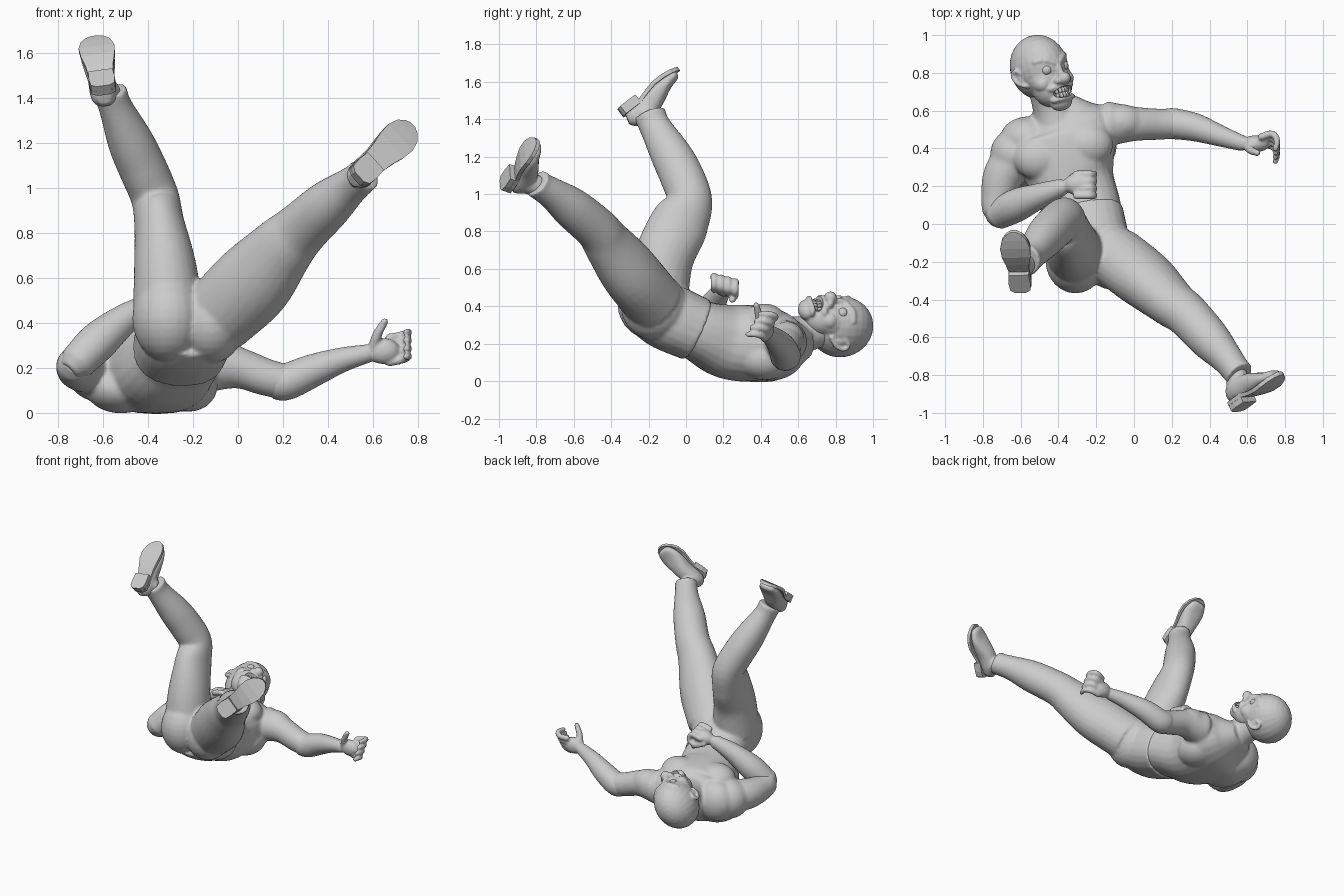
import bpy, bmesh, math
from mathutils import Vector, Matrix

V = Vector


def tube(bm, pts, side=(1, 0, 0), p=1.0, rnd=True, n=24):
    """Smooth loft of ellipses through (x, y, z, half width, half depth)."""
    P = [V(q if len(q) == 5 else (*q, q[3])) for q in pts]
    P = [2 * P[0] - P[1]] + P + [2 * P[-1] - P[-2]]
    S = []
    for i in range(1, len(P) - 2):
        a, b, c, d = P[i - 1:i + 3]
        for k in range(5):
            t = k / 5
            S.append(0.5 * (2 * b + (c - a) * t + (2 * a - 5 * b + 4 * c - d) * t * t
                            + (3 * b - a - 3 * c + d) * t ** 3))
    S.append(P[-2])
    rings = []

    def ring(c, t, w, d):
        s = V(side)
        s = (s - t * s.dot(t)).normalized()
        o = t.cross(s)
        vs = []
        for j in range(n):
            u, v = math.cos(2 * math.pi * j / n), math.sin(2 * math.pi * j / n)
            u, v = math.copysign(abs(u) ** p, u), math.copysign(abs(v) ** p, v)
            vs.append(bm.verts.new(c + s * u * w + o * v * d))
        rings.append(vs)

    for i, q in enumerate(S):
        c = V(q[:3])
        t = (V(S[min(i + 1, len(S) - 1)][:3]) - V(S[max(i - 1, 0)][:3])).normalized()
        m = min(q[3], q[4])
        if i == 0 and rnd:
            ring(c - t * m * .6, t, q[3] * .6, q[4] * .6)
        ring(c, t, q[3], q[4])
        if i == len(S) - 1 and rnd:
            ring(c + t * m * .6, t, q[3] * .6, q[4] * .6)
    for a, b in zip(rings, rings[1:]):
        for j in range(n):
            bm.faces.new((a[j], a[(j + 1) % n], b[(j + 1) % n], b[j]))
    bm.faces.new(rings[0][::-1])
    bm.faces.new(rings[-1])


def blob(bm, c, r, M=Matrix()):
    r = r if isinstance(r, tuple) else (r, r, r)
    bmesh.ops.create_uvsphere(bm, u_segments=24, v_segments=14, radius=1,
                              matrix=M @ Matrix.Translation(c) @ Matrix.Diagonal((*r, 1)))


def finish(name, bm, voxel=0, smooth=4):
    bmesh.ops.recalc_face_normals(bm, faces=bm.faces[:])
    me = bpy.data.meshes.new(name)
    bm.to_mesh(me)
    bm.free()
    ob = bpy.data.objects.new(name, me)
    bpy.context.collection.objects.link(ob)
    if voxel:
        m = ob.modifiers.new("fuse", 'REMESH')
        m.mode, m.voxel_size, m.use_smooth_shade = 'VOXEL', voxel, True
        m = ob.modifiers.new("soften", 'SMOOTH')
        m.factor, m.iterations = .5, smooth
    return ob


def frame(o, x, y, z):
    M = Matrix((x, y, z)).transposed().to_4x4()
    M.translation = o
    return M


# bare torso, neck, chest and shoulder muscles, upper arms
bm = bmesh.new()
tube(bm, [(-.24, -.08, .33, .19, .15), (-.265, .07, .27, .2, .165), (-.325, .22, .213, .225, .2),
          (-.36, .38, .2, .265, .205), (-.37, .49, .195, .28, .19), (-.4, .57, .2, .19, .13)],
     (1, .17, 0), .85)
tube(bm, [(-.4, .52, .22, .14), (-.44, .63, .25, .1), (-.48, .76, .29, .094)])
for c, r in [((-.5, .35, .31), (.14, .12, .098)), ((-.24, .42, .32), (.13, .115, .095)),
             ((-.63, .37, .19), (.132, .135, .138)), ((-.56, .45, .19), (.15, .12, .15)),
             ((-.07, .54, .22), (.13, .095, .1)), ((-.52, .35, .11), (.16, .18, .112)),
             ((-.22, .42, .12), (.13, .15, .115))]:
    blob(bm, c, r)
tube(bm, [(-.6, .38, .2, .12), (-.69, .26, .2, .108), (-.72, .13, .205, .09), (-.72, .06, .22, .081)])
tube(bm, [(-.14, .53, .21, .12), (0, .53, .2, .092), (.12, .528, .16, .083), (.2, .53, .14, .08)], (0, 1, 0))
finish("torso", bm, .01, 9)

# forearms and hands
bm = bmesh.new()
tube(bm, [(-.72, .05, .22, .08), (-.62, .1, .32, .088), (-.5, .15, .42, .067), (-.38, .195, .49, .046)], (0, 1, 0))
tube(bm, [(.17, .53, .14, .082), (.22, .53, .14, .082), (.33, .51, .187, .074), (.46, .465, .235, .056),
          (.58, .425, .265, .041)], (0, 1, 0))
# right fist
blob(bm, (-.29, .21, .505), (.085, .06, .055))
for i in range(4):
    y = .15 + .038 * i
    z = -.01 * i
    tube(bm, [(-.31, y, .545 + z, .02), (-.235, y, .56 + z, .02), (-.212, y, .515 + z, .019),
              (-.25, y, .485 + z, .018)], (0, 1, 0), n=10)
tube(bm, [(-.33, .25, .48, .02), (-.27, .26, .455, .019), (-.23, .245, .43, .016)], (0, 1, 0), n=10)
# open left hand
blob(bm, (.645, .425, .275), (.075, .045, .058))
for i in range(4):
    z = .225 + .036 * i
    y = .022 * (i - 1.5)
    tube(bm, [(.67, .44 + y * .6, z, .02), (.73, .445 + y, z + .012, .019), (.757, .41 + y, z + .025, .018),
              (.748, .36 + y, z + .025, .015)], (0, 0, 1), n=10)
tube(bm, [(.6, .41, .29, .024), (.62, .39, .35, .022), (.655, .375, .41, .017)], (0, 1, 0), n=10)
finish("forearms_and_hands", bm, .008, 4)

# trousers
bm = bmesh.new()
tube(bm, [(-.215, -.2, .4, .17, .165), (-.235, -.1, .345, .208, .18), (-.264, .055, .275, .208, .174)],
     (1, .1, 0), .85, False)
blob(bm, (-.31, -.19, .42), (.16, .178, .195))
blob(bm, (-.12, -.17, .4), (.15, .178, .18))
tube(bm, [(-.31, -.16, .44, .158, .17), (-.325, -.118, .66, .138, .16), (-.35, -.035, .84, .112, .158),
          (-.37, .02, .96, .107, .122), (-.425, -.02, 1.09, .107, .118), (-.48, -.08, 1.21, .101, .11),
          (-.545, -.165, 1.36, .075, .085), (-.57, -.195, 1.43, .077, .087)], (1, 0, 0), rnd=False)
tube(bm, [(-.1, -.17, .42, .16, .17), (.065, -.3, .58, .153, .18), (.2, -.42, .735, .127, .144),
          (.28, -.48, .815, .117, .123), (.4, -.61, .925, .11, .11), (.49, -.71, 1.0, .086, .086),
          (.54, -.775, 1.04, .077, .077), (.56, -.8, 1.06, .08, .08)], (1, 0, 1), rnd=False)
finish("trousers", bm, .01, 8)


# shoes: flat sole with raised shank, heel block, rounded upper
STATIONS = [(0, .03, .03), (.04, .055, .03), (.15, .06, .03), (.3, .055, .03), (.45, .062, .012), (.6, .076, 0),
            (.75, .08, 0), (.88, .066, .006), (.96, .042, .012), (1, .015, .016)]


def slab(bm, M, L, rows):
    prev = None
    for a, w, lo, hi in rows:
        q = [bm.verts.new(M @ V((a * L, s * w, h))) for s, h in ((-1, lo), (1, lo), (1, hi), (-1, hi))]
        if prev:
            for j in range(4):
                bm.faces.new((prev[j], prev[(j + 1) % 4], q[(j + 1) % 4], q[j]))
        else:
            bm.faces.new(q[::-1])
        prev = q
    bm.faces.new(prev)


def shoe(name, heel, toe, out, ankle):
    heel, d = V(heel), V(toe) - V(heel)
    L = d.length
    d.normalize()
    up = -V(out)
    up = (up - d * up.dot(d)).normalized()
    M = frame(heel, d, up.cross(d), up)
    bm = bmesh.new()
    slab(bm, M, L, [(a, w, h, h + .022) for a, w, h in STATIONS])
    slab(bm, M, L, [(a, w * .97, 0, .032) for a, w, h in STATIONS[:4]])
    finish(name + "_sole", bm)
    bm = bmesh.new()
    prof = [(.09, .052, .085, .05), (.2, .06, .095, .06), (.4, .06, .082, .06), (.58, .071, .062, .05),
            (.75, .075, .048, .034), (.9, .055, .04, .026)]
    tube(bm, [(*(M @ V((a * L, 0, h))), w, t) for a, w, h, t in prof], M.col[1][:3], .85)
    a = M @ V((.2 * L, 0, .09))
    tube(bm, [(*a, .058, .068), (*a.lerp(V(ankle), .5), .055, .062), (*ankle, .055, .06)], M.col[1][:3])
    finish(name + "_upper", bm, .008, 3)


shoe("left_shoe", (.54, -.995, 1.05), (.785, -.815, 1.285), (.36, -.89, .27), (.54, -.79, 1.04))
shoe("right_shoe", (-.6, -.365, 1.455), (-.64, -.055, 1.69), (-.1, -.57, .82), (-.57, -.2, 1.42))

# head frame: local x = its left, y = forward, z = crown
up = V((-.28, .95, -.05)).normalized()
fw = V((.6, -.1, .75))
fw = (fw - up * fw.dot(up)).normalized()
H = frame(V((-.5, .82, .29)), up.cross(fw), fw, up)
bm = bmesh.new()
for c, r in [((0, 0, .01), (.144, .173, .173)), ((0, .06, -.11), (.112, .1, .11)), ((0, .06, -.06), (.125, .1, .11)),
             ((0, .1, -.205), (.064, .05, .045)), ((0, .185, -.09), (.036, .038, .034)),
             ((0, .155, -.04), (.022, .032, .06)), ((0, .13, -.125), (.086, .044, .032)),
             ((0, .125, -.19), (.078, .044, .024))]:
    blob(bm, c, r, H)
for s in (-1, 1):
    blob(bm, (s * .03, .168, -.095), (.024, .028, .02), H)       # nostril
    blob(bm, (s * .08, .09, -.088), (.042, .048, .042), H)       # cheekbone
    tube(bm, [(*(H @ V((s * x, y, z))), .018) for x, y, z in
              ((.015, .162, .0), (.06, .146, .03), (.1, .106, .034))], n=10)   # brow
    tube(bm, [(*(H @ V((s * x, y, z))), .012) for x, y, z in
              ((.128, .02, -.075), (.15, -.02, -.045), (.157, -.035, 0), (.15, -.01, .022), (.135, .02, -.005))], n=10)
    blob(bm, (s * .138, -.005, -.025), (.012, .022, .045), H)    # ear bowl
head = finish("head", bm, .0065, 5)

# open mouth recess
bm = bmesh.new()
blob(bm, (0, .17, -.159), (.07, .065, .029), H)
cut = finish("mouth_cutter", bm)
cut.hide_render = cut.hide_viewport = True
cut.display_type = 'WIRE'
m = head.modifiers.new("mouth", 'BOOLEAN')
m.operation, m.object = 'DIFFERENCE', cut

# eyes and two rows of teeth
bm = bmesh.new()
for s in (-1, 1):
    blob(bm, (s * .056, .132, -.022), .029, H)
for f in bm.faces:
    f.smooth = True
finish("eyes", bm)
bm = bmesh.new()
for i in range(-3, 4):
    for z in (-.146, -.172):
        blob(bm, (i * .017, .148 - .0035 * i * i, z), (.0085, .012, .016), H)
for f in bm.faces:
    f.smooth = True
finish("teeth", bm)
